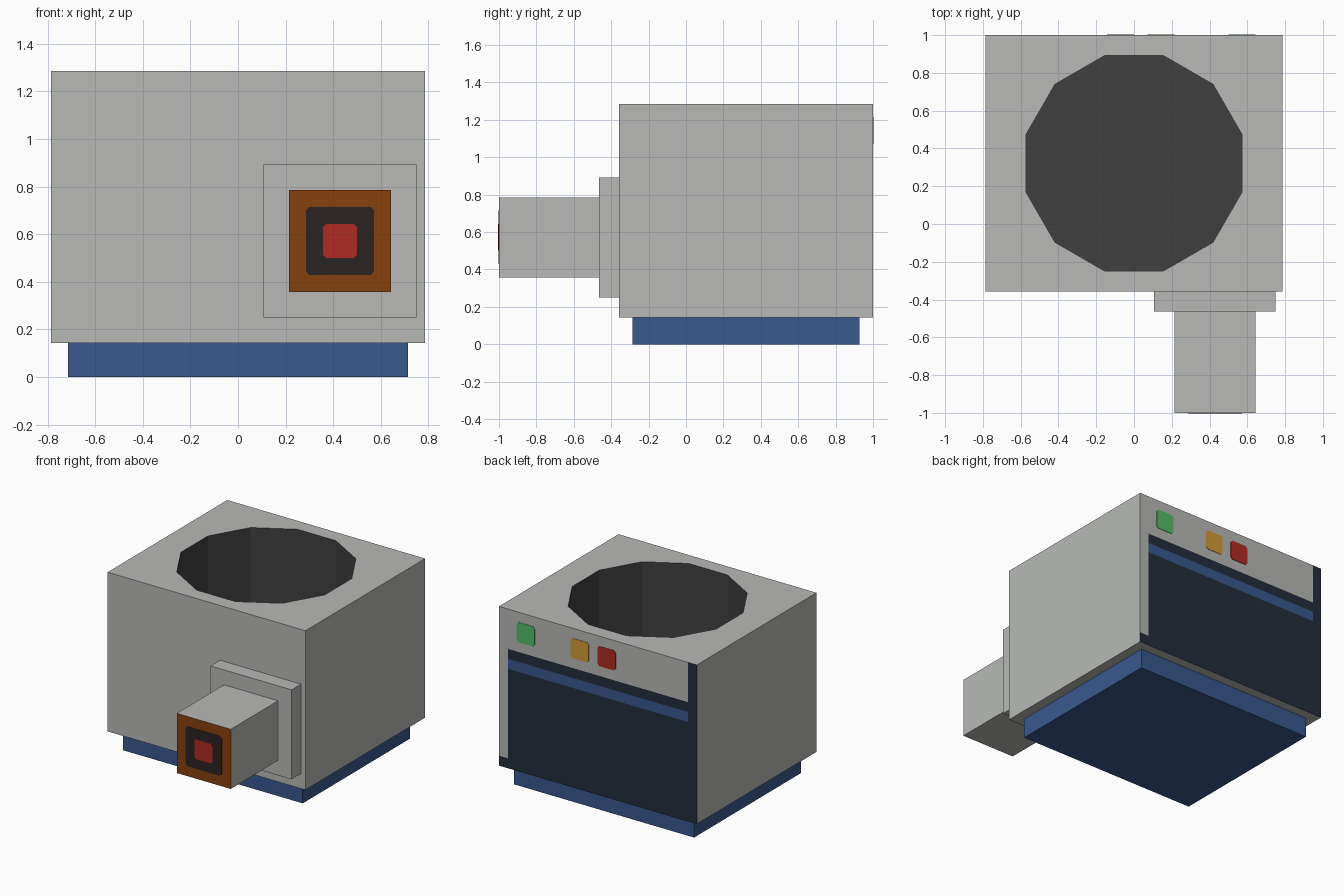
import bpy, bmesh, math
from mathutils import Vector

if "Cube" in bpy.data.objects:
    bpy.data.objects.remove(bpy.data.objects["Cube"])

U = 1 / 14  # modelling unit: every dimension is a multiple of this


def mat(name, r, g, b):
    lin = lambda c: c / 255 / 12.92 if c < 10 else ((c / 255 + 0.055) / 1.055) ** 2.4
    m = bpy.data.materials.new(name)
    m.diffuse_color = (lin(r), lin(g), lin(b), 1)
    m.use_nodes = True
    m.node_tree.nodes["Principled BSDF"].inputs["Base Color"].default_value = m.diffuse_color
    return m


GREY = mat("light_grey", 184, 186, 183)
BLUE = mat("blue", 58, 88, 143)
NAVY = mat("dark_navy", 36, 45, 59)
DARK = mat("dark_grey", 64, 64, 64)
RUST = mat("rust_orange", 134, 65, 14)
SOOT = mat("soot_brown", 44, 35, 35)
RED = mat("red", 176, 43, 35)
GREEN = mat("green", 86, 187, 105)
AMBER = mat("amber", 210, 156, 58)


def finish(name, bm, mats):
    bmesh.ops.recalc_face_normals(bm, faces=bm.faces)
    me = bpy.data.meshes.new(name)
    bm.to_mesh(me)
    bm.free()
    for m in mats:
        me.materials.append(m)
    ob = bpy.data.objects.new(name, me)
    bpy.context.collection.objects.link(ob)
    return ob


def box(name, x, y, z, mats, front_index=0):
    bm = bmesh.new()
    bmesh.ops.create_cube(bm, size=1)
    for v in bm.verts:
        v.co = [(r[0] if c < 0 else r[1]) * U for c, r in zip(v.co, (x, y, z))]
    bm.normal_update()
    for f in bm.faces:
        if f.normal.y < -0.9:
            f.material_index = front_index
    return finish(name, bm, mats)


def plate(name, x, z, y, thick, m, cut=0.2):
    """Thin square plate with clipped corners, facing along y."""
    bm = bmesh.new()
    cx, cz, w, h = sum(x) / 2, sum(z) / 2, (x[1] - x[0]) / 2, (z[1] - z[0]) / 2
    pts = []
    for sx, sz in ((1, 1), (-1, 1), (-1, -1), (1, -1)):
        pair = [(cx + sx * w, cz + sz * (h - cut)), (cx + sx * (w - cut), cz + sz * h)]
        pts += pair if sx * sz > 0 else pair[::-1]
    face = bm.faces.new([bm.verts.new((px * U, y * U, pz * U)) for px, pz in pts])
    ext = bmesh.ops.extrude_face_region(bm, geom=[face])["geom"]
    bmesh.ops.translate(bm, vec=(0, thick, 0),
                        verts=[g for g in ext if isinstance(g, bmesh.types.BMVert)])
    return finish(name, bm, [m])


# Main body: box with a twelve-sided well in the top
bm = bmesh.new()
CY, R = 4.5, 8 / math.cos(math.radians(15))
corners = [(11, 14), (-11, 14), (-11, -5), (11, -5)]
low = [bm.verts.new((x * U, y * U, 2 * U)) for x, y in corners]
top = [bm.verts.new((x * U, y * U, 18 * U)) for x, y in corners]


def ring(z):
    angles = [math.radians(15 + 30 * i) for i in range(12)]
    return [bm.verts.new((R * math.cos(a) * U, (CY + R * math.sin(a)) * U, z * U)) for a in angles]


rim, floor = ring(18), ring(3)
bm.faces.new(low)
well = [bm.faces.new(floor)]
for i in range(12):
    j = (i + 1) % 12
    well.append(bm.faces.new((rim[i], rim[j], floor[j], floor[i])))
for i in range(4):
    j = (i + 1) % 4
    a, b, c, d = (rim[(3 * i + k) % 12] for k in range(4))
    bm.faces.new((low[i], low[j], top[j], top[i]))
    bm.faces.new((top[i], a, b))
    bm.faces.new((top[i], b, c))
    bm.faces.new((top[i], top[j], d, c))
for f in well:
    f.material_index = 1


# Cut the back into bands, then colour each cell
def back_faces():
    return [f for f in bm.faces if all(abs(v.co.y - 1) < 1e-4 for v in f.verts)]


for axis, cuts in ((0, (-10, 10)), (2, (3, 12, 13, 14))):
    for c in cuts:
        fs = back_faces()
        geom = set(fs) | {e for f in fs for e in f.edges} | {v for f in fs for v in f.verts}
        co, no = Vector(), Vector()
        co[axis], no[axis] = c * U, 1
        bmesh.ops.bisect_plane(bm, geom=list(geom), dist=1e-5, plane_co=co, plane_no=no)
for f in back_faces():
    c = f.calc_center_median() / U
    if (c.z > 14 and c.x > -10) or (c.x > 10 and c.z > 3):
        f.material_index = 0
    elif 12 < c.z < 13 and abs(c.x) < 10:
        f.material_index = 3
    else:
        f.material_index = 2
finish("body", bm, [GREY, DARK, NAVY, BLUE])

# Base plinth
box("base", (-10, 10), (-4, 13), (0, 2), [BLUE])

# Front spout with its mounting flange
box("spout_flange", (1.5, 10.5), (-6.5, -5), (3.5, 12.5), [GREY])
box("spout", (3, 9), (-14, -6.5), (5, 11), [GREY, RUST], front_index=1)
plate("spout_opening", (4, 8), (6, 10), -14, -0.002, SOOT)
plate("spout_core", (5, 7), (7, 9), -14, -0.004, RED)

# Back indicator buttons
for name, x, m in (("green_button", 7, GREEN), ("amber_button", 1, AMBER), ("red_button", -2, RED)):
    plate(name, (x, x + 2), (15, 17), 14, 0.003, m)
